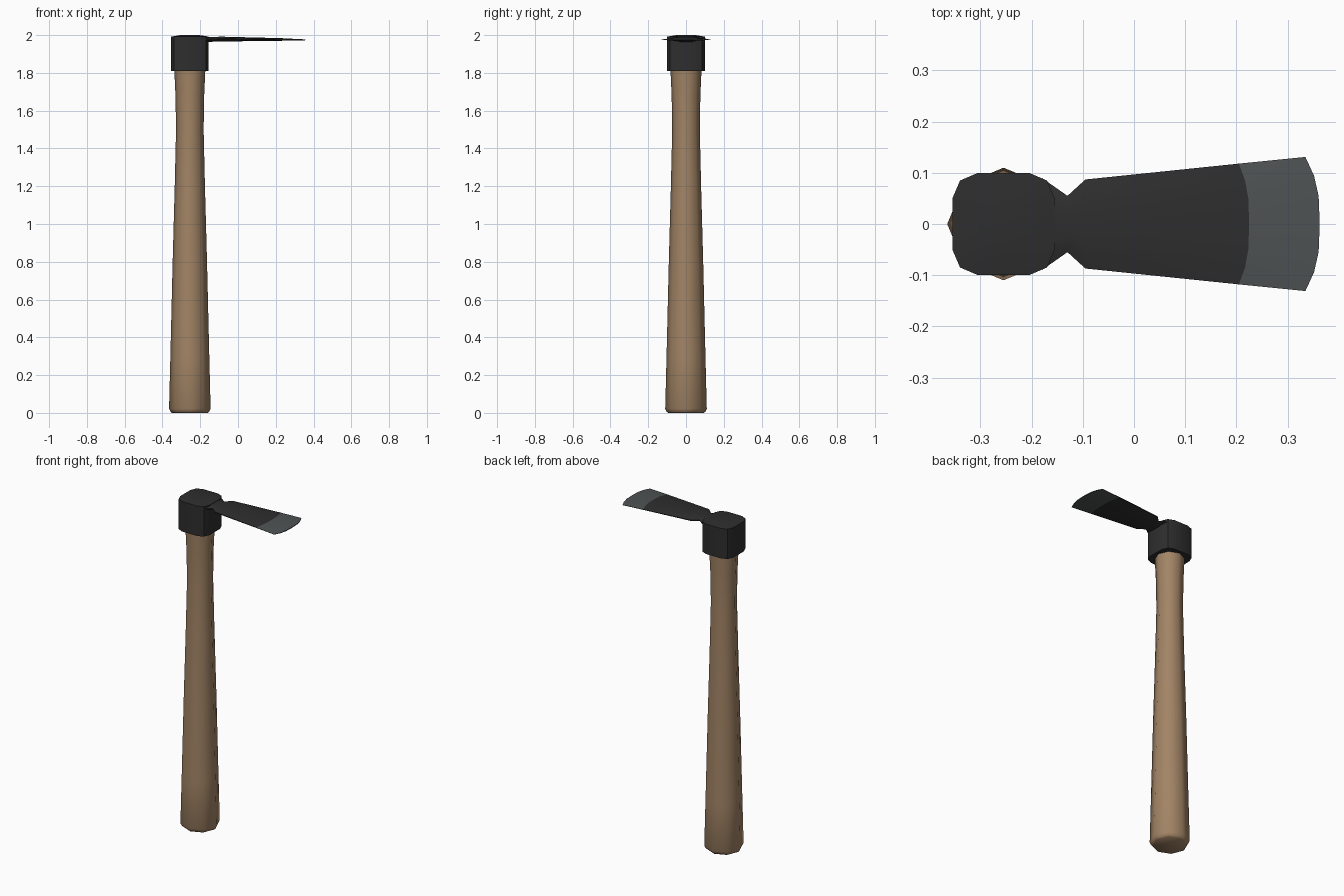
import bpy, bmesh, math

if "Cube" in bpy.data.objects:
    bpy.data.objects.remove(bpy.data.objects["Cube"])

CX = -0.255  # handle axis


def material(name, rgb):
    m = bpy.data.materials.new(name)
    m.diffuse_color = (*rgb, 1)
    m.use_nodes = True
    m.node_tree.nodes["Principled BSDF"].inputs["Base Color"].default_value = m.diffuse_color
    return m


wood = material("wood", (0.36, 0.23, 0.13))
iron = material("black_iron", (0.027, 0.027, 0.027))
steel = material("ground_steel", (0.078, 0.086, 0.088))


def loft(name, rings, mats, angle):
    """Skin closed rings of equal length and cap both ends."""
    bm = bmesh.new()
    loops = [[bm.verts.new(p) for p in r] for r in rings]
    n = len(loops[0])
    for a, b in zip(loops, loops[1:]):
        for i in range(n):
            bm.faces.new((a[i], a[(i + 1) % n], b[(i + 1) % n], b[i]))
    bm.faces.new(loops[0])
    bm.faces.new(loops[-1])
    bmesh.ops.recalc_face_normals(bm, faces=bm.faces)
    me = bpy.data.meshes.new(name)
    bm.to_mesh(me)
    bm.free()
    for m in mats:
        me.materials.append(m)
    ob = bpy.data.objects.new(name, me)
    bpy.context.collection.objects.link(ob)
    bpy.ops.object.select_all(action='DESELECT')
    ob.select_set(True)
    bpy.context.view_layer.objects.active = ob
    bpy.ops.object.shade_smooth_by_angle(angle=math.radians(angle))
    return ob


# Eight-sided tapered handle
profile = [(0, 0.095), (0.006, 0.102), (0.022, 0.11), (0.3, 0.103), (0.8, 0.091),
           (1.2, 0.08), (1.5, 0.073), (1.68, 0.076), (1.9, 0.086)]
loft("handle", [[(CX + r * math.cos(k * math.pi / 4), r * math.sin(k * math.pi / 4), z)
                 for k in range(8)] for z, r in profile], [wood], 50)

# Rounded-square collar with a slightly domed top
quarter = [(0.1, 0.05), (0.085, 0.085), (0.05, 0.1)]
outline = (quarter + [(-x, y) for x, y in reversed(quarter)]
           + [(-x, -y) for x, y in quarter] + [(x, -y) for x, y in reversed(quarter)])
loft("collar", [[(CX + x * s, y * s, z) for x, y in outline]
                for z, s in ((1.81, 1), (1.992, 1), (2.0, 0.5))], [iron], 30)

# Blade stations: x at edge, x at middle, half width, mid z, half thickness
stations = [(-0.18, -0.18, 0.09, 1.977, 0.014),
            (-0.13, -0.13, 0.055, 1.977, 0.012),
            (-0.095, -0.095, 0.087, 1.979, 0.013),
            (0.205, 0.225, 0.118, 1.977, 0.007),
            (0.335, 0.363, 0.131, 1.975, 0.002)]
cols = [(-1, 0, 0.2), (-0.72, 0.6, 0.7), (-0.42, 0.92, 1), (0, 1, 1),
        (0.42, 0.92, 1), (0.72, 0.6, 0.7), (1, 0, 0.2)]
rings = []
for xe, xm, w, z, t in stations:
    top = [(xe + (xm - xe) * b, w * u, z + t * h) for u, b, h in cols]
    bottom = [(xe + (xm - xe) * b, w * u, z - t * h) for u, b, h in reversed(cols)]
    rings.append(top + bottom)
blade = loft("blade", rings, [iron, steel], 30)

# Ground cutting edge
for f in blade.data.polygons:
    if f.center.x > 0.24:
        f.material_index = 1
